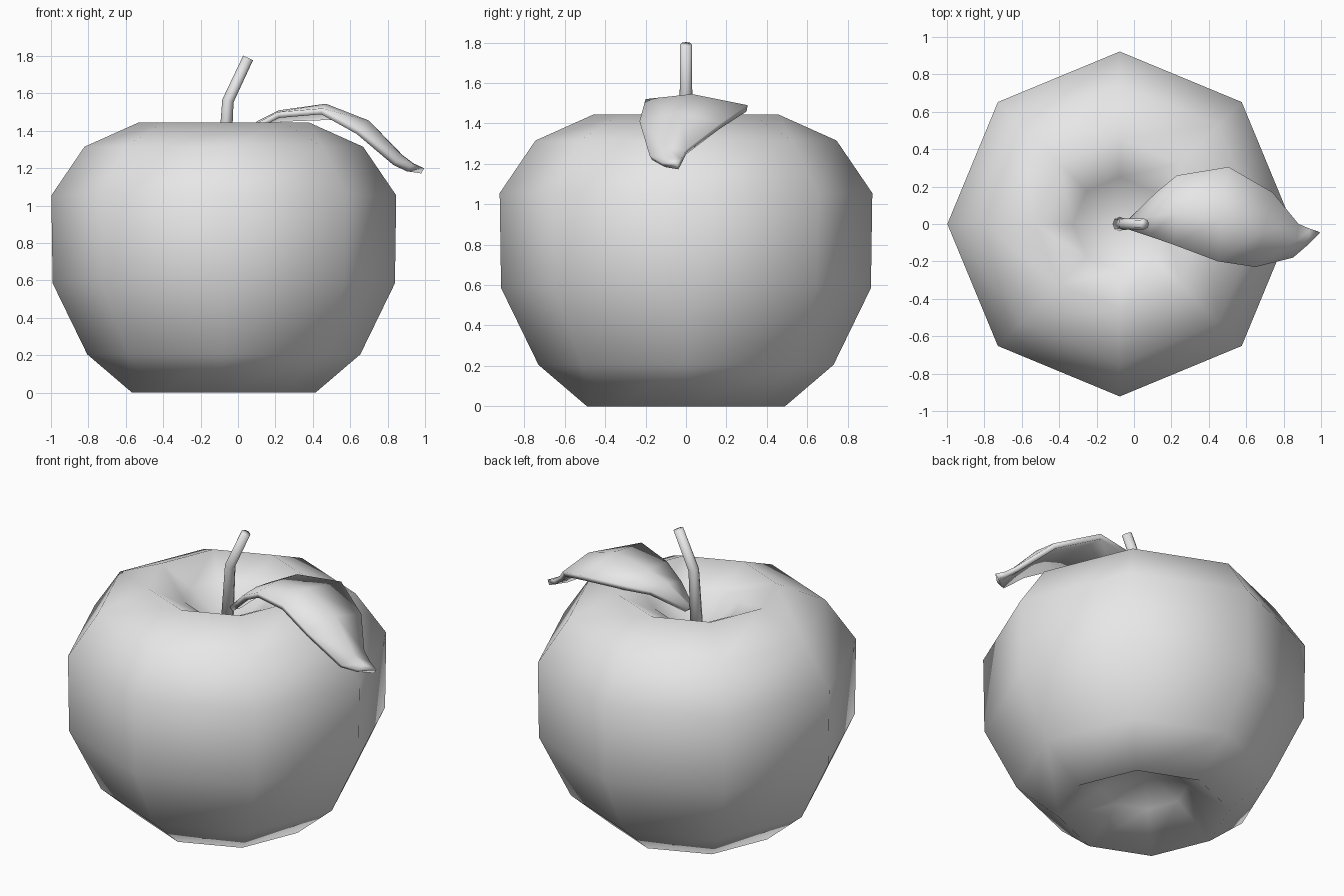
import bpy
import bmesh
from math import cos, sin, pi
from mathutils import Vector

cube = bpy.data.objects.get("Cube")
if cube:
    bpy.data.objects.remove(cube, do_unlink=True)

SIDES = 8
AXIS_X = -0.076

grey = bpy.data.materials.new("plain_grey")
grey.use_nodes = True
grey.diffuse_color = (0.8, 0.8, 0.8, 1)
grey.node_tree.nodes["Principled BSDF"].inputs["Base Color"].default_value = (0.8, 0.8, 0.8, 1)


def finish(name, bm):
    """Turn a bmesh into a smooth shaded object."""
    for face in bm.faces:
        face.smooth = True
    mesh = bpy.data.meshes.new(name)
    bm.to_mesh(mesh)
    bm.free()
    mesh.materials.append(grey)
    obj = bpy.data.objects.new(name, mesh)
    bpy.context.collection.objects.link(obj)
    return obj


def bridge(bm, lower, upper):
    for i in range(SIDES):
        j = (i + 1) % SIDES
        bm.faces.new((lower[i], lower[j], upper[j], upper[i]))


# Fruit body: eight-sided lathe with a hollow below and a dip on top
bm = bmesh.new()
profile = [(0.25, 0.17), (0.49, 0.0), (0.73, 0.205), (0.915, 0.585), (0.922, 1.055),
           (0.745, 1.315), (0.455, 1.445), (0.25, 1.345)]
rings = []
for radius, z in profile:
    rings.append([bm.verts.new((AXIS_X + radius * cos(2 * pi * i / SIDES),
                                radius * sin(2 * pi * i / SIDES), z))
                  for i in range(SIDES)])
for lower, upper in zip(rings, rings[1:]):
    bridge(bm, lower, upper)
for ring, z in ((rings[0], 0.28), (rings[-1], 1.15)):
    centre = bm.verts.new((AXIS_X, 0, z))
    for i in range(SIDES):
        bm.faces.new((ring[i], ring[(i + 1) % SIDES], centre))
bmesh.ops.recalc_face_normals(bm, faces=bm.faces)
finish("fruit_body", bm)

# Stem: bent tube leaning to the left, sections tilted along the path
bm = bmesh.new()
path = [(-0.08, 1.12, 0.038, 0.0), (-0.054, 1.56, 0.031, 0.25), (0.054, 1.79, 0.029, 0.44)]
rings = []
for x, z, radius, tilt in path:
    across = Vector((cos(tilt), 0, -sin(tilt)))
    rings.append([bm.verts.new(Vector((x, 0, z))
                               + across * radius * cos(2 * pi * i / SIDES)
                               + Vector((0, radius * sin(2 * pi * i / SIDES), 0)))
                  for i in range(SIDES)])
for lower, upper in zip(rings, rings[1:]):
    bridge(bm, lower, upper)
bm.faces.new(rings[0][::-1])
bm.faces.new(rings[-1])
bmesh.ops.recalc_face_normals(bm, faces=bm.faces)
finish("stem", bm)

# Leaf: arched strip of front edge, midrib and back edge points, then thickened
bm = bmesh.new()
sections = [
    ((-0.04, -0.025, 1.31), (-0.04, 0.0, 1.32), (-0.03, 0.025, 1.31)),
    ((0.08, -0.065, 1.43), (0.1, 0.04, 1.45), (0.12, 0.17, 1.44)),
    ((0.21, -0.11, 1.50), (0.22, 0.06, 1.51), (0.23, 0.26, 1.48)),
    ((0.45, -0.20, 1.52), (0.47, 0.03, 1.545), (0.505, 0.305, 1.49)),
    ((0.65, -0.23, 1.41), (0.70, -0.03, 1.455), (0.74, 0.17, 1.40)),
    ((0.85, -0.18, 1.24), (0.87, -0.09, 1.275), (0.88, 0.0, 1.27)),
    ((0.92, -0.12, 1.205), (0.935, -0.075, 1.225), (0.94, -0.025, 1.225)),
]
rows = [[bm.verts.new(p) for p in section] for section in sections]
for a, b in zip(rows, rows[1:]):
    for k in range(2):
        bm.faces.new((a[k], b[k], b[k + 1], a[k + 1]))
tip = bm.verts.new((0.995, -0.045, 1.2))
for k in range(2):
    bm.faces.new((rows[-1][k], tip, rows[-1][k + 1]))
leaf = finish("leaf", bm)
thickness = leaf.modifiers.new("thickness", "SOLIDIFY")
thickness.thickness = 0.032
thickness.offset = -1
